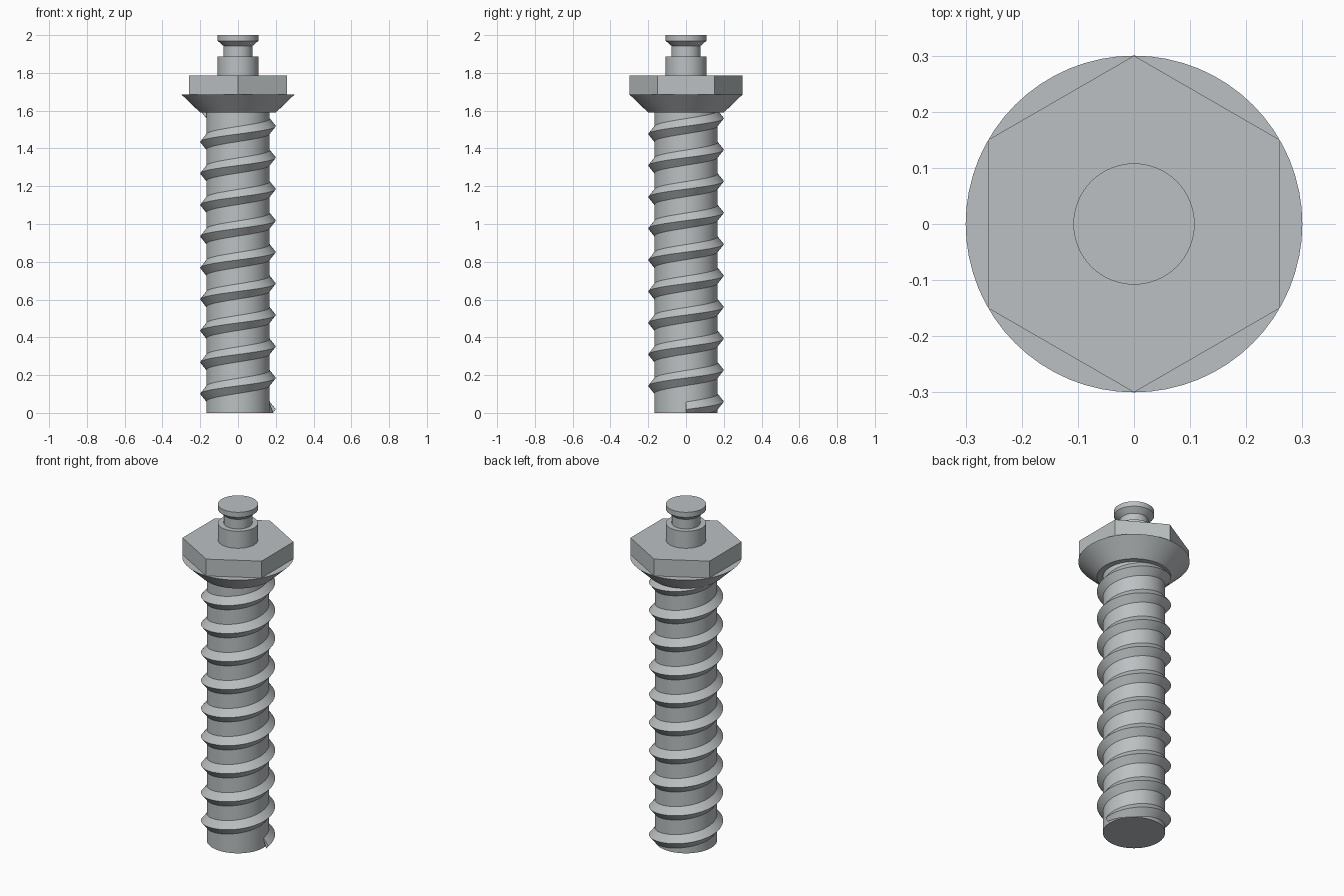
import bpy, bmesh, math

if "Cube" in bpy.data.objects:
    bpy.data.objects.remove(bpy.data.objects["Cube"])

steel = bpy.data.materials.new("steel grey")
steel.diffuse_color = (0.50, 0.53, 0.54, 1)
steel.use_nodes = True
steel.node_tree.nodes["Principled BSDF"].inputs["Base Color"].default_value = steel.diffuse_color


def finish(bm, name):
    bmesh.ops.recalc_face_normals(bm, faces=bm.faces)
    me = bpy.data.meshes.new(name)
    bm.to_mesh(me)
    bm.free()
    ob = bpy.data.objects.new(name, me)
    bpy.context.collection.objects.link(ob)
    me.materials.append(steel)
    bpy.ops.object.select_all(action='DESELECT')
    bpy.context.view_layer.objects.active = ob
    ob.select_set(True)
    bpy.ops.object.shade_smooth_by_angle(angle=math.radians(25))
    return ob


def turned(name, profile, sides=64, phase=0.0):
    """Closed solid of revolution from (radius, z) points, bottom to top."""
    bm = bmesh.new()
    rings = []
    for r, z in profile:
        rings.append([bm.verts.new((r * math.cos(phase + math.tau * i / sides),
                                    r * math.sin(phase + math.tau * i / sides), z))
                      for i in range(sides)])
    for a, b in zip(rings, rings[1:]):
        for i in range(sides):
            j = (i + 1) % sides
            bm.faces.new((a[i], a[j], b[j], b[i]))
    bm.faces.new(rings[0])
    bm.faces.new(rings[-1])
    return finish(bm, name)


# Plain shank, flared collar, hex flange and grooved pin
turned("shank", [(0.168, 0), (0.168, 1.59)])
turned("collar", [(0.2, 1.59), (0.3, 1.686)])
turned("hex_flange", [(0.3, 1.686), (0.3, 1.786)], 6, math.pi / 2)
turned("grooved_pin", [(0.108, 1.786), (0.108, 1.887), (0.077, 1.887),
                       (0.077, 1.943), (0.108, 1.97), (0.108, 2.0)])

# Right-handed helical thread with a V section, trimmed flat at the foot
PITCH, TURNS, STEPS, HALF, START = 1 / 6, 9.5, 64, 0.042, 0.018
bm = bmesh.new()
sections = []
for k in range(int(TURNS * STEPS) + 1):
    a = math.tau * k / STEPS
    mid = START + PITCH * k / STEPS
    ring = []
    for r, dz in ((0.16, -HALF - 0.008), (0.2, 0), (0.16, HALF + 0.008)):
        z = mid + dz
        if z < 0:                      # slide along the lower flank to the foot
            r, z = r + (0.2 - r) * (-z) / (mid - z), 0
        ring.append(bm.verts.new((r * math.cos(a), r * math.sin(a), z)))
    sections.append(ring)
for p, q in zip(sections, sections[1:]):
    for i in range(3):
        j = (i + 1) % 3
        bm.faces.new((p[i], p[j], q[j], q[i]))
bm.faces.new(sections[0])
bm.faces.new(sections[-1])
finish(bm, "thread")
